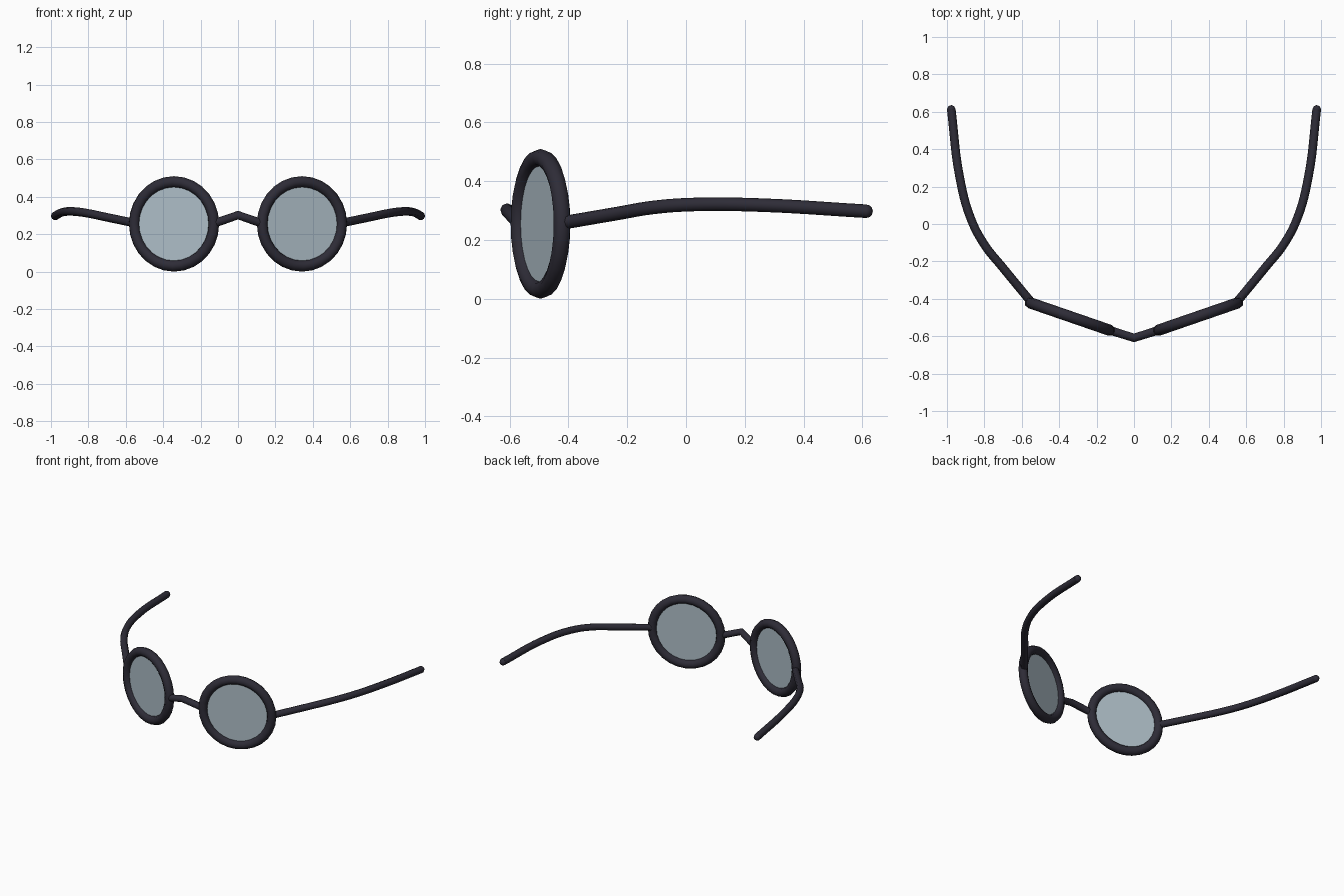
import bpy
from math import pi, radians

cube = bpy.data.objects.get("Cube")
if cube:
    bpy.data.objects.remove(cube, do_unlink=True)


def material(name, rgb, roughness):
    m = bpy.data.materials.new(name)
    m.use_nodes = True
    m.diffuse_color = (*rgb, 1)
    bsdf = m.node_tree.nodes["Principled BSDF"]
    bsdf.inputs["Base Color"].default_value = (*rgb, 1)
    bsdf.inputs["Roughness"].default_value = roughness
    return m


frame_mat = material("dark frame", (0.027, 0.025, 0.038), 0.5)
lens_mat = material("pale blue grey glass", (0.42, 0.51, 0.57), 0.3)

WIRE = 0.023          # radius of the bridge and temple wire
RIM, RIM_WIRE = 0.225, 0.03
SWEEP = radians(19)   # how far each lens is swept back


def finish(name, mat):
    """Name the active object, colour it and smooth its round faces."""
    ob = bpy.context.object
    ob.name = ob.data.name = name
    ob.data.materials.clear()
    ob.data.materials.append(mat)
    bpy.ops.object.shade_smooth_by_angle(angle=radians(50))
    return ob


def tube(name, points, handle):
    """Round wire through the points."""
    curve = bpy.data.curves.new(name, "CURVE")
    curve.dimensions = "3D"
    curve.bevel_depth = WIRE
    curve.bevel_resolution = 2
    curve.resolution_u = 6
    curve.use_fill_caps = True
    spline = curve.splines.new("BEZIER")
    spline.bezier_points.add(len(points) - 1)
    for bp, p in zip(spline.bezier_points, points):
        bp.co = p
        bp.handle_left_type = bp.handle_right_type = handle
    ob = bpy.data.objects.new(name, curve)
    bpy.context.collection.objects.link(ob)
    bpy.ops.object.select_all(action="DESELECT")
    ob.select_set(True)
    bpy.context.view_layer.objects.active = ob
    bpy.ops.object.convert(target="MESH")
    return finish(name, frame_mat)


# Bridge: a wire with a raised bend in the middle
tube("bridge", [(-0.13, -0.568, 0.257), (0, -0.609, 0.302), (0.13, -0.568, 0.257)], "VECTOR")

temple_path = [(0.556, -0.41, 0.26), (0.70, -0.235, 0.29), (0.80, -0.11, 0.311),
               (0.873, 0.03, 0.321), (0.932, 0.25, 0.319), (0.977, 0.613, 0.298)]

for side, s in (("left", 1), ("right", -1)):
    place = dict(location=(s * 0.342, -0.495, 0.255), rotation=(pi / 2, 0, s * SWEEP))

    # Round rim
    bpy.ops.mesh.primitive_torus_add(major_radius=RIM, minor_radius=RIM_WIRE,
                                     major_segments=28, minor_segments=8, **place)
    finish(side + "_rim", frame_mat)

    # Flat lens
    bpy.ops.mesh.primitive_cylinder_add(vertices=28, radius=RIM - 0.01, depth=0.008, **place)
    finish(side + "_lens", lens_mat)

    # Temple arm with rounded ends
    path = [(s * x, y, z) for x, y, z in temple_path]
    tube(side + "_temple", path, "AUTO")
    for end, p in (("hinge", path[0]), ("tip", path[-1])):
        bpy.ops.mesh.primitive_uv_sphere_add(segments=8, ring_count=6, radius=WIRE, location=p)
        finish(side + "_temple_" + end, frame_mat)
